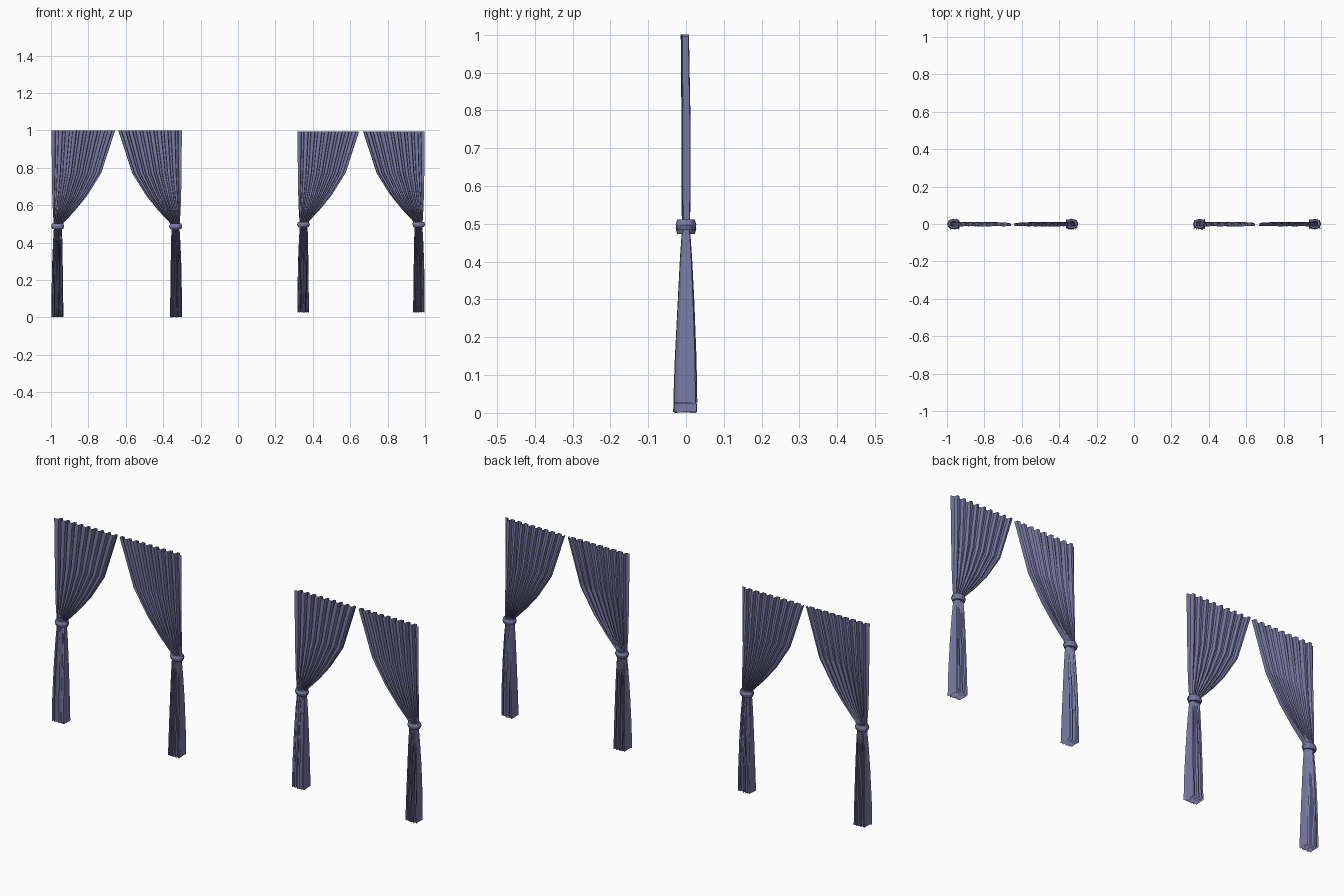
import bpy, bmesh, random

if "Cube" in bpy.data.objects:
    bpy.data.objects.remove(bpy.data.objects["Cube"])

fabric = bpy.data.materials.new("slate_violet_fabric")
fabric.diffuse_color = (0.20, 0.20, 0.39, 1)
fabric.use_nodes = True
fabric.node_tree.nodes["Principled BSDF"].inputs["Base Color"].default_value = fabric.diffuse_color

# Curtain outline: height, outer edge, inner edge, fold depth, depth offset
ROWS = [
    (1.00, 0.000, 0.340, 0.011, -0.003),
    (0.77, 0.002, 0.265, 0.012, 0.000),
    (0.65, 0.004, 0.190, 0.012, 0.000),
    (0.57, 0.007, 0.125, 0.012, 0.000),
    (0.505, 0.011, 0.064, 0.011, 0.000),
    (0.47, 0.012, 0.056, 0.011, 0.000),
    (0.40, 0.008, 0.058, 0.016, 0.000),
    (0.28, 0.003, 0.060, 0.022, 0.000),
    (0.12, 0.000, 0.062, 0.029, -0.001),
    (0.00, 0.000, 0.064, 0.032, -0.002),
]
PLEATS = 9


def pleat_columns(rng):
    """Irregular box pleats: (position across, side) pairs."""
    cols = []
    for i in range(PLEATS):
        for t, side in ((0.0, -1), (0.52, -0.8), (0.6, 1), (0.93, 0.75)):
            jitter = rng.uniform(-0.02, 0.02)
            cols.append(((i + t + jitter) / PLEATS, side * rng.uniform(0.75, 1.0)))
    cols[0] = (0.0, -0.95)
    cols.append((1.0, -0.8))
    return cols


def curtain(name, x0, direction, scale, z0, seed):
    rng = random.Random(seed)
    cols = pleat_columns(rng)
    bm = bmesh.new()
    grid = []
    for z, outer, inner, depth, shift in ROWS:
        row = []
        for u, side in cols:
            x = x0 + direction * scale * (outer + (inner - outer) * u)
            hem = rng.uniform(0, 0.004) if z == 0 else 0
            row.append(bm.verts.new((x, shift + side * depth, z0 + z * scale + hem)))
        grid.append(row)
    for a, b in zip(grid, grid[1:]):
        for i in range(len(cols) - 1):
            f = [a[i], b[i], b[i + 1], a[i + 1]]
            bm.faces.new(f if direction > 0 else f[::-1])
    mesh = bpy.data.meshes.new(name)
    bm.to_mesh(mesh)
    bm.free()
    mesh.materials.append(fabric)
    bpy.context.collection.objects.link(bpy.data.objects.new(name, mesh))

    # Tie band round the gathered waist
    bpy.ops.mesh.primitive_torus_add(
        major_segments=12, minor_segments=6, major_radius=0.025, minor_radius=0.010,
        location=(x0 + direction * scale * 0.033, 0, z0 + 0.487 * scale))
    tie = bpy.context.object
    tie.name = name + "_tie"
    tie.scale = (scale, 0.78, 1.6 * scale)
    tie.data.materials.append(fabric)


# Two pairs of tied-back curtains, the second slightly smaller
curtain("large_curtain_left", -0.997, 1, 1.0, 0.0, 1)
curtain("large_curtain_right", -0.300, -1, 1.0, 0.0, 2)
curtain("small_curtain_left", 0.318, 1, 0.97, 0.025, 3)
curtain("small_curtain_right", 0.998, -1, 0.97, 0.025, 4)
